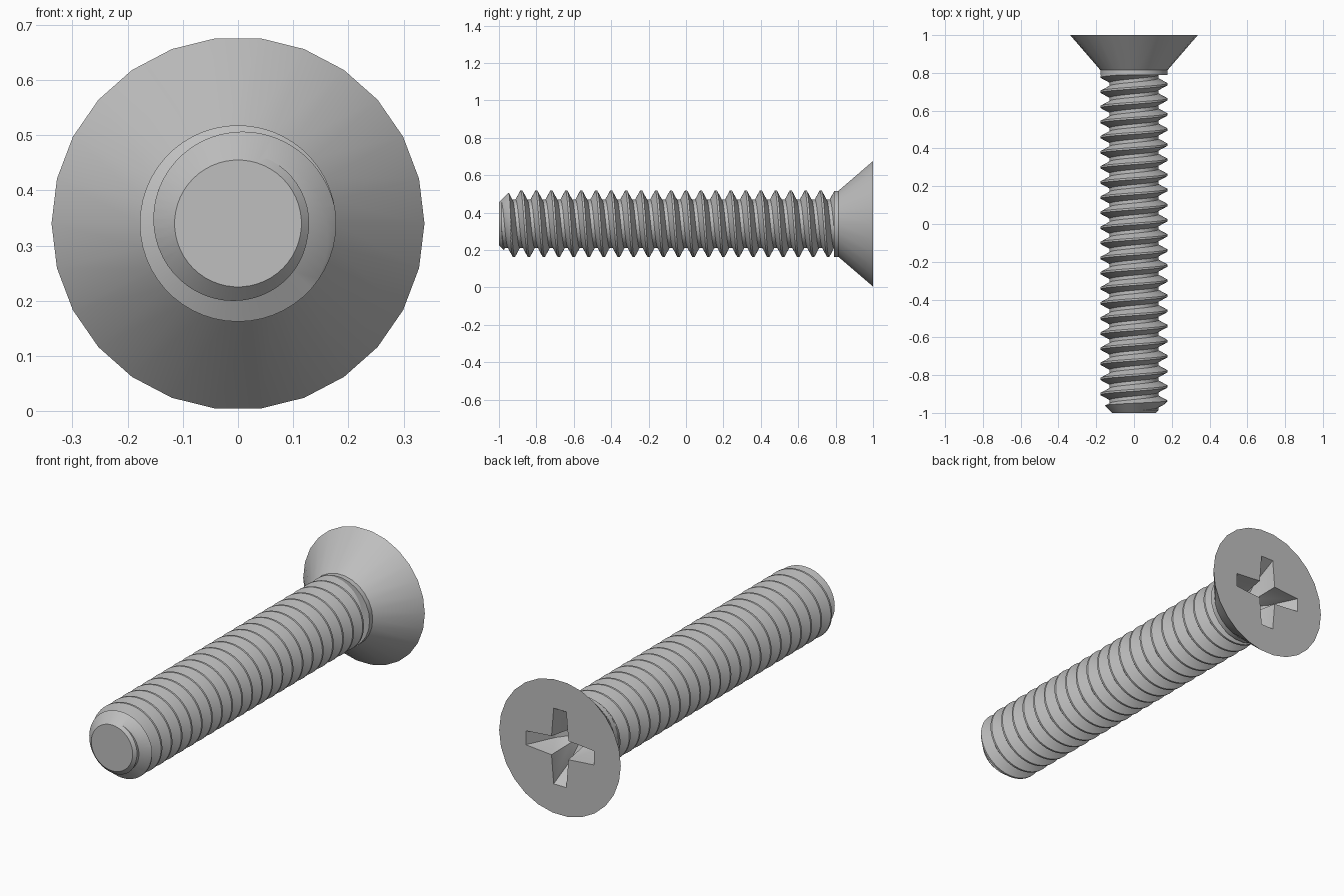
import bpy, bmesh, math
from mathutils import Vector

if "Cube" in bpy.data.objects:
    bpy.data.objects.remove(bpy.data.objects["Cube"], do_unlink=True)

AXIS_Z = 0.34            # height of the screw axis
PITCH, CREST, ROOT = 0.08, 0.178, 0.129
NECK_Y = 0.79            # where thread meets collar

steel = bpy.data.materials.new("steel_grey")
steel.use_nodes = True
steel.diffuse_color = (0.52, 0.52, 0.52, 1)
steel.node_tree.nodes["Principled BSDF"].inputs["Base Color"].default_value = (0.52, 0.52, 0.52, 1)


def polar(r, angle, y):
    return Vector((r * math.sin(angle), y, AXIS_Z + r * math.cos(angle)))


def finish(name, bm):
    bmesh.ops.recalc_face_normals(bm, faces=bm.faces)
    mesh = bpy.data.meshes.new(name)
    bm.to_mesh(mesh)
    bm.free()
    mesh.materials.append(steel)
    obj = bpy.data.objects.new(name, mesh)
    bpy.context.collection.objects.link(obj)
    return obj


def loft(name, rings):
    """Join rings of points with quads and cap both ends."""
    bm = bmesh.new()
    rows = [[bm.verts.new(p) for p in ring] for ring in rings]
    n = len(rows[0])
    for a, b in zip(rows, rows[1:]):
        for j in range(n):
            k = (j + 1) % n
            bm.faces.new((a[j], a[k], b[k], b[j]))
    bm.faces.new(rows[0])
    bm.faces.new(rows[-1])
    return finish(name, bm)


def lathe(name, profile, segs):
    step = math.tau / segs
    return loft(name, [[polar(r, (j + 0.5) * step, y) for j in range(segs)] for r, y in profile])


def cut(obj, tool, operation):
    mod = obj.modifiers.new("cut", "BOOLEAN")
    mod.operation, mod.object, mod.solver = operation, tool, "EXACT"
    select(obj)
    bpy.ops.object.modifier_apply(modifier=mod.name)
    bpy.data.objects.remove(tool, do_unlink=True)


def select(obj):
    bpy.ops.object.select_all(action="DESELECT")
    obj.select_set(True)
    bpy.context.view_layer.objects.active = obj


def cross_ring(y, length, width, corner):
    """Plus-shaped outline with four arms."""
    arm = [(-width, length), (width, length), (corner, corner)]
    points = []
    for q in range(4):
        c, s = math.cos(q * math.pi / 2), math.sin(q * math.pi / 2)
        points += [Vector((x * c + z * s, y, AXIS_Z - x * s + z * c)) for x, z in arm]
    return points


def helix_thread(segs=52, first=-14, last=11):
    """Right-handed helical surface, closed at each end by a fan."""
    profile = [(-0.005, CREST), (0.005, CREST), (0.031, ROOT), (0.049, ROOT)]
    samples = [(t * PITCH + dy, r) for t in range(first, last) for dy, r in profile]
    bm = bmesh.new()
    cols = [[bm.verts.new(polar(r, math.tau * j / segs, y + PITCH * j / segs))
             for y, r in samples] for j in range(segs)]
    shift = len(profile)
    # The last column meets the first one a full pitch further along
    cols.append(cols[0][shift:])
    for a, b in zip(cols, cols[1:]):
        for i in range(min(len(a), len(b)) - 1):
            bm.faces.new((a[i], b[i], b[i + 1], a[i + 1]))
    rim = [e for e in bm.edges if e.is_boundary]
    for side in (-1, 1):
        edges = [e for e in rim if e.verts[0].co.y * side > 0]
        y = sum(e.verts[0].co.y for e in edges) / len(edges)
        hub = bm.verts.new((0, y, AXIS_Z))
        for e in edges:
            bm.faces.new((e.verts[0], e.verts[1], hub))
    return finish("threaded_shank", bm)


# Threaded shank trimmed to length with a chamfered tip
shank = helix_thread()
blank = lathe("shank_blank", [(0.115, -1), (0.215, -0.9), (0.215, NECK_Y)], 52)
cut(shank, blank, "INTERSECT")

# Countersunk head with short collar
head = lathe("countersunk_head", [(CREST, NECK_Y), (CREST, 0.815), (0.338, 1)], 26)

# Cross-shaped driver recess, tapering to a point
recess = loft("driver_recess", [
    cross_ring(1.02, 0.197, 0.036, 0.05),
    cross_ring(1.0, 0.19, 0.035, 0.047),
    cross_ring(0.87, 0.115, 0.028, 0.035),
    cross_ring(0.815, 0.01, 0.004, 0.006),
])
cut(head, recess, "DIFFERENCE")

for part in (shank, head):
    select(part)
    bpy.ops.object.shade_smooth_by_angle(angle=math.radians(28))
